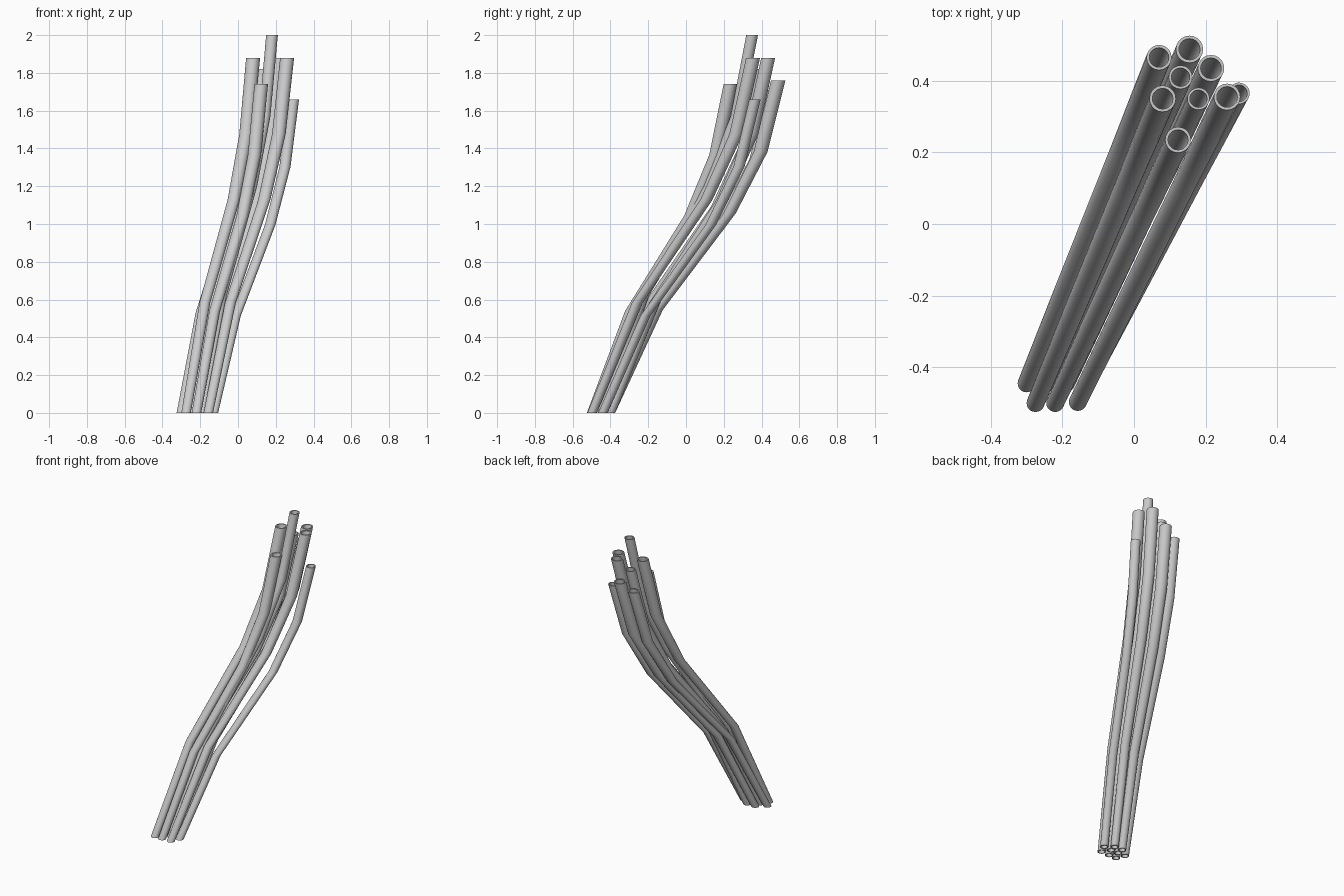
import bpy, bmesh, math

if "Cube" in bpy.data.objects:
    bpy.data.objects.remove(bpy.data.objects["Cube"])

SIDES = 20
# Shared bend profile: height fraction, sideways fraction, radius blend
BENDS = [(0, 0, 0), (0.31, 0.28, 0.3), (0.60, 0.71, 0.6), (0.785, 0.895, 0.9), (1, 1, 1)]
R_BASE = 0.025

# Each tube: base x, base y, top x, top y, height, top radius
TUBES = [
    (-0.275, -0.50, 0.08, 0.35, 1.88, 0.037),     # front row
    (-0.22, -0.50, 0.123, 0.235, 1.74, 0.036),
    (-0.157, -0.497, 0.26, 0.355, 1.88, 0.037),
    (-0.30, -0.445, 0.07, 0.465, 1.71, 0.035),    # middle row
    (-0.245, -0.445, 0.13, 0.41, 1.82, 0.033),
    (-0.19, -0.445, 0.18, 0.35, 2.00, 0.031),
    (-0.13, -0.44, 0.293, 0.365, 1.66, 0.03),
    (-0.24, -0.40, 0.155, 0.488, 1.76, 0.038),    # back row
    (-0.18, -0.40, 0.215, 0.435, 1.88, 0.037),
]


def tube(name, bx, by, tx, ty, height, r_top):
    bm = bmesh.new()

    def ring(bend, wall):
        h, s, g = bend
        r = (R_BASE + (r_top - R_BASE) * g) * wall
        cx, cy = bx + (tx - bx) * s, by + (ty - by) * s
        return [bm.verts.new((cx + r * math.cos(a), cy + r * math.sin(a), h * height))
                for a in (2 * math.pi * i / SIDES for i in range(SIDES))]

    # Outer wall going up, inner wall coming down, closed by flat rims
    rings = [ring(b, 1.0) for b in BENDS] + [ring(b, 0.78) for b in reversed(BENDS)]
    for k, low in enumerate(rings):
        high = rings[(k + 1) % len(rings)]
        for i in range(SIDES):
            j = (i + 1) % SIDES
            bm.faces.new((low[i], low[j], high[j], high[i]))
    bmesh.ops.recalc_face_normals(bm, faces=bm.faces)
    mesh = bpy.data.meshes.new(name)
    bm.to_mesh(mesh)
    bm.free()
    ob = bpy.data.objects.new(name, mesh)
    bpy.context.collection.objects.link(ob)
    bpy.ops.object.select_all(action='DESELECT')
    ob.select_set(True)
    bpy.context.view_layer.objects.active = ob
    bpy.ops.object.shade_smooth_by_angle(angle=math.radians(40))


for n, t in enumerate(TUBES, 1):
    tube(f"hollow_tube_{n}", *t)
